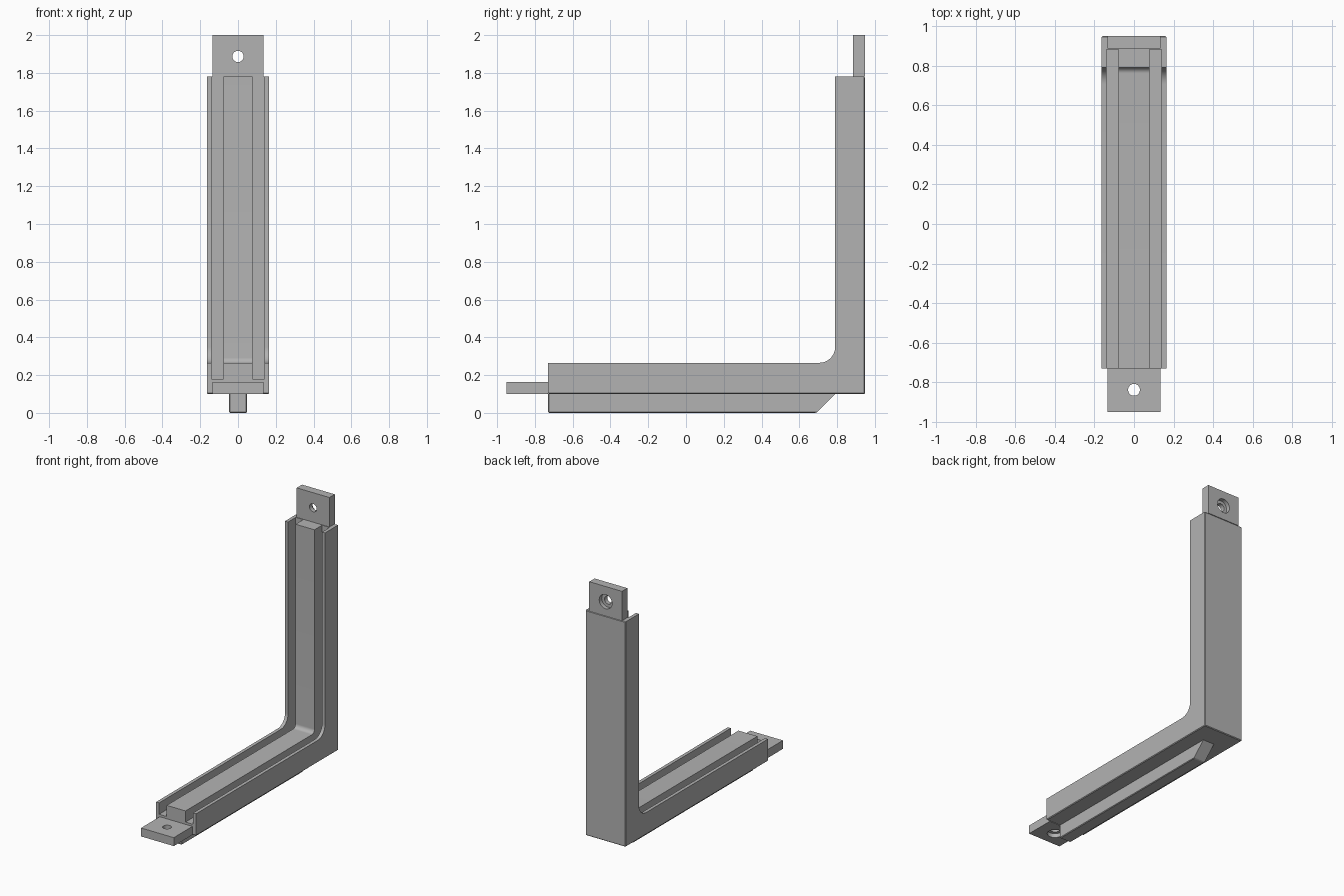
import bpy, bmesh
from math import sin, cos, pi

cube = bpy.data.objects.get("Cube")
if cube:
    bpy.data.objects.remove(cube)

grey = bpy.data.materials.new("plain grey")
grey.use_nodes = True
tone = (0.45, 0.45, 0.45, 1)
grey.diffuse_color = tone
grey.node_tree.nodes["Principled BSDF"].inputs["Base Color"].default_value = tone

FRONT, BACK, BASE, TOP = -0.73, 0.948, 0.1, 1.78
HALF = 0.165


def prism(name, profile, half):
    """Extrude a (y, z) outline across x from -half to +half."""
    bm = bmesh.new()
    face = bm.faces.new([bm.verts.new((-half, y, z)) for y, z in profile])
    out = bmesh.ops.extrude_face_region(bm, geom=[face])["geom"]
    moved = [v for v in out if isinstance(v, bmesh.types.BMVert)]
    bmesh.ops.translate(bm, verts=moved, vec=(2 * half, 0, 0))
    bmesh.ops.recalc_face_normals(bm, faces=bm.faces)
    mesh = bpy.data.meshes.new(name)
    bm.to_mesh(mesh)
    bm.free()
    obj = bpy.data.objects.new(name, mesh)
    bpy.context.collection.objects.link(obj)
    mesh.materials.append(grey)
    return obj


def ell(inner, outer, radius, over=0.0):
    """L outline; inner and outer are its (y, z) corners, with a filleted inside bend."""
    (iy, iz), (oy, oz) = inner, outer
    pts = [(FRONT - over, oz), (oy, oz), (oy, TOP + over), (iy, TOP + over)]
    steps = 10
    for i in range(steps + 1):
        a = pi / 2 * i / steps
        pts.append((iy - radius + radius * cos(a), iz + radius - radius * sin(a)))
    return pts + [(FRONT - over, iz)]


def chamfer(obj, rule, width=0.005):
    bm = bmesh.new()
    bm.from_mesh(obj.data)
    edges = [e for e in bm.edges if rule(*[v.co for v in e.verts])]
    bmesh.ops.bevel(bm, geom=edges, offset=width, segments=1, affect='EDGES')
    bm.to_mesh(obj.data)
    bm.free()


def cut(obj, cutter):
    mod = obj.modifiers.new("cut", 'BOOLEAN')
    mod.operation, mod.solver, mod.object = 'DIFFERENCE', 'EXACT', cutter
    bpy.context.view_layer.objects.active = obj
    bpy.ops.object.modifier_apply(modifier=mod.name)
    bpy.data.objects.remove(cutter)


def smooth(obj):
    bpy.ops.object.select_all(action='DESELECT')
    obj.select_set(True)
    bpy.context.view_layer.objects.active = obj
    bpy.ops.object.shade_smooth_by_angle()


def outer_edge(a, b):
    under = max(a.z, b.z) < BASE + 0.001
    behind = min(a.y, b.y) > BACK - 0.001
    return under or behind


# Angled body with a wide channel along its inside
body = prism("angled_channel_body", ell((0.79, 0.265), (BACK, BASE), 0.085), HALF)
chamfer(body, outer_edge)
channel = prism("channel_cutter", [
    (-1, 0.18), (0.88, 0.18), (0.88, 2.1), (0.3, 2.1), (0.3, 0.6), (-1, 0.6)], 0.14)
cut(body, channel)
smooth(body)

# Raised strip down the middle of the channel
ridge = prism("middle_ridge", ell((0.79, 0.263), (0.88, 0.18), 0.03), 0.078)
smooth(ridge)

# Rib under the foot, sloped at its back end
rib = prism("underside_rib", [
    (FRONT, 0), (0.69, 0), (0.79, BASE), (0.79, BASE + 0.02), (FRONT, BASE + 0.02)], 0.047)
chamfer(rib, lambda a, b: max(a.z, b.z) < 0.001 or (max(a.y, b.y) < FRONT + 0.001
                                                  and abs(a.x - b.x) < 0.001))


def drill(obj, radius, depth, location, rotation):
    bpy.ops.mesh.primitive_cylinder_add(vertices=32, radius=radius, depth=depth,
                                        location=location, rotation=rotation)
    cut(obj, bpy.context.object)


# Fixing tabs with counterbored screw holes
tabs = [
    ("foot_tab", [(-0.95, BASE), (FRONT, BASE), (FRONT, 0.163), (-0.95, 0.163)],
     (0, -0.837, BASE), (0, 0, 0)),
    ("top_tab", [(0.885, TOP), (BACK, TOP), (BACK, 2), (0.885, 2)],
     (0, BACK, 1.887), (pi / 2, 0, 0)),
]
for name, outline, hole, turn in tabs:
    tab = prism(name, outline, 0.135)
    drill(tab, 0.03, 0.4, hole, turn)
    drill(tab, 0.053, 0.06, hole, turn)
    smooth(tab)
